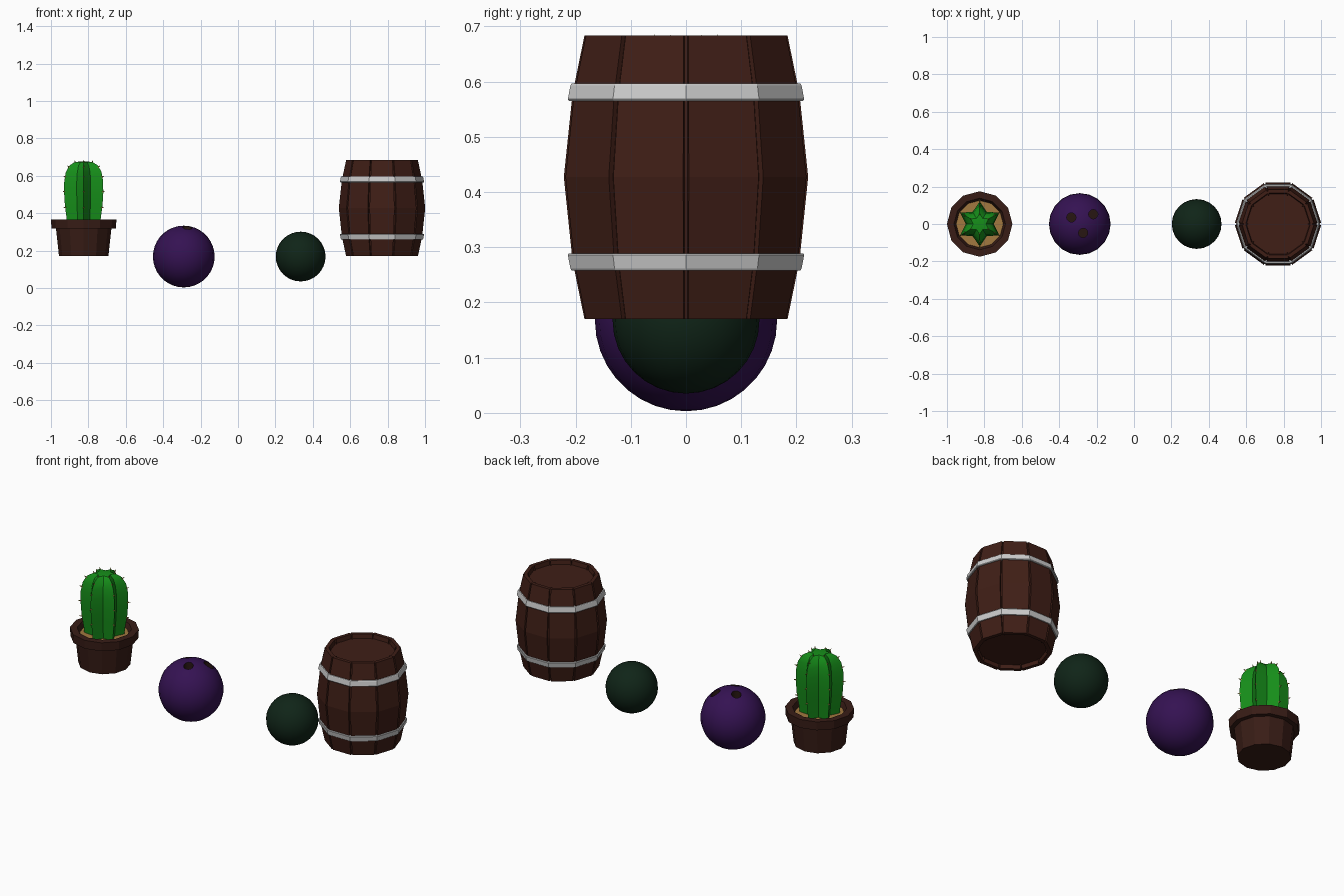
import bpy, bmesh
from math import pi, sin, cos, radians
from mathutils import Vector, Matrix

if "Cube" in bpy.data.objects:
    bpy.data.objects.remove(bpy.data.objects["Cube"])


def material(name, rgb):
    m = bpy.data.materials.new(name)
    m.diffuse_color = (*rgb, 1)
    m.use_nodes = True
    m.node_tree.nodes["Principled BSDF"].inputs["Base Color"].default_value = m.diffuse_color
    return m


BROWN = material("dark wood", (0.05, 0.013, 0.008))
CLAY = material("clay", (0.04, 0.012, 0.008))
SOIL = material("soil", (0.36, 0.19, 0.05))
GREEN = material("cactus green", (0.008, 0.27, 0.01))
SPINE = material("spine", (0.35, 0.3, 0.06))
PURPLE = material("purple", (0.035, 0.006, 0.085))
DARK = material("hole", (0.02, 0.008, 0.006))
BOTTLE = material("dark green", (0.005, 0.018, 0.009))


def finish(name, bm, mats, x, z=0, smooth=None):
    bmesh.ops.remove_doubles(bm, verts=bm.verts, dist=1e-5)
    bmesh.ops.recalc_face_normals(bm, faces=bm.faces)
    me = bpy.data.meshes.new(name)
    bm.to_mesh(me)
    bm.free()
    for m in mats:
        me.materials.append(m)
    ob = bpy.data.objects.new(name, me)
    bpy.context.collection.objects.link(ob)
    ob.location = (x, 0, z)
    if smooth:
        shade(ob, smooth)
    return ob


def activate(ob):
    bpy.ops.object.select_all(action='DESELECT')
    ob.select_set(True)
    bpy.context.view_layer.objects.active = ob


def shade(ob, angle):
    activate(ob)
    bpy.ops.object.shade_smooth_by_angle(angle=radians(angle))


def regular(n):
    return [(2 * pi * i / n, 1) for i in range(n)]


def lathe(name, profile, section, mats, x, closed=False, smooth=None):
    """Revolve (radius, z) points over (angle, radius factor) directions."""
    bm = bmesh.new()
    rows = [[bm.verts.new((r * f * cos(a), r * f * sin(a), z)) for a, f in section]
            for r, z in profile]
    pairs = list(zip(rows, rows[1:]))
    if closed:
        pairs.append((rows[-1], rows[0]))
    n = len(section)
    for lo, hi in pairs:
        for i in range(n):
            j = (i + 1) % n
            bm.faces.new((lo[i], lo[j], hi[j], hi[i]))
    return finish(name, bm, mats, x, 0, smooth)


# Barrel body: ten staves with a narrow groove at every corner
BX = 0.77
staves = []
for k in range(10):
    a = 2 * pi * k / 10
    staves += [(a - 0.022, 1), (a - 0.014, 0.955), (a + 0.014, 0.955), (a + 0.022, 1)]
lathe("barrel_body", [(0, 0.19), (0.168, 0.19), (0.172, 0.17), (0.192, 0.17),
                      (0.2145, 0.275), (0.231, 0.427), (0.2145, 0.578), (0.192, 0.683),
                      (0.172, 0.683), (0.168, 0.66), (0, 0.66)], staves, [BROWN], BX)

# Metal hoops
for name, z0, r0, z1, r1 in (("upper_hoop", 0.565, 0.225, 0.596, 0.22),
                             ("lower_hoop", 0.258, 0.22, 0.289, 0.225)):
    lathe(name, [(0.203, z0), (r0 - 0.002, z0), (r0, z0 + 0.003), (r1, z1 - 0.003),
                 (r1 - 0.002, z1), (0.203, z1)], regular(10), [], BX, closed=True)

# Flower pot and soil
CX = -0.825
lathe("pot", [(0, 0.17), (0.132, 0.17), (0.148, 0.317), (0.172, 0.317), (0.175, 0.365),
              (0.138, 0.365), (0.122, 0.325), (0, 0.325)], regular(12), [CLAY], CX)
lathe("soil", [(0, 0.32), (0.126, 0.338), (0, 0.338)], regular(12), [SOIL], CX)

# Cactus: six pointed ribs
ribs = [(pi / 6 + pi * k / 6, 1 if k % 2 == 0 else 0.62) for k in range(12)]
cactus = [(0, 0.32), (0.1, 0.32), (0.105, 0.37), (0.116, 0.44), (0.121, 0.51), (0.12, 0.57),
          (0.11, 0.62), (0.088, 0.655), (0.055, 0.673), (0, 0.678)]
lathe("cactus", cactus, ribs, [GREEN], CX, smooth=35)

# Spines along each rib
bm = bmesh.new()
for k in range(6):
    a = pi / 6 + k * pi / 3
    for r, z, tilt in ((0.115, 0.43, 0), (0.121, 0.515, 0.1), (0.116, 0.595, 0.3),
                       (0.093, 0.648, 0.7), (0.053, 0.673, 1.2)):
        d = Vector((cos(a) * cos(tilt), sin(a) * cos(tilt), sin(tilt)))
        at = Vector((r * cos(a), r * sin(a), z)) + d * 0.004
        rot = d.to_track_quat('Z', 'Y').to_matrix().to_4x4()
        bmesh.ops.create_cone(bm, cap_ends=True, segments=5, radius1=0.005, radius2=0,
                              depth=0.018, matrix=Matrix.Translation(at) @ rot)
finish("spines", bm, [SPINE], CX)


def ball(name, x, z, r, u, v, mats):
    bm = bmesh.new()
    bmesh.ops.create_uvsphere(bm, u_segments=u, v_segments=v, radius=r)
    return finish(name, bm, mats, x, z)


# Bowling ball with three drilled finger holes
bowl = ball("bowling_ball", -0.29, 0.168, 0.165, 20, 18 // 2 * 2, [PURPLE, DARK])
bm = bmesh.new()
for x, y in ((-0.045, 0.035), (0.072, 0.052), (0.018, -0.048)):
    top = (0.165 ** 2 - x * x - y * y) ** 0.5
    bmesh.ops.create_cone(bm, cap_ends=True, segments=12, radius1=0.025, radius2=0.025,
                          depth=0.12, matrix=Matrix.Translation((x, y, top)))
for f in bm.faces:
    f.material_index = 1
cutter = finish("hole_cutter", bm, [PURPLE, DARK], -0.29, 0.168)
cutter.hide_render = True
mod = bowl.modifiers.new("holes", 'BOOLEAN')
mod.operation = 'DIFFERENCE'
mod.solver = 'EXACT'
mod.object = cutter
activate(bowl)
bpy.ops.object.modifier_apply(modifier=mod.name)
bpy.data.objects.remove(cutter)
shade(bowl, 30)

# Plain dark green ball
shade(ball("green_ball", 0.335, 0.168, 0.133, 24, 16, [BOTTLE]), 30)
